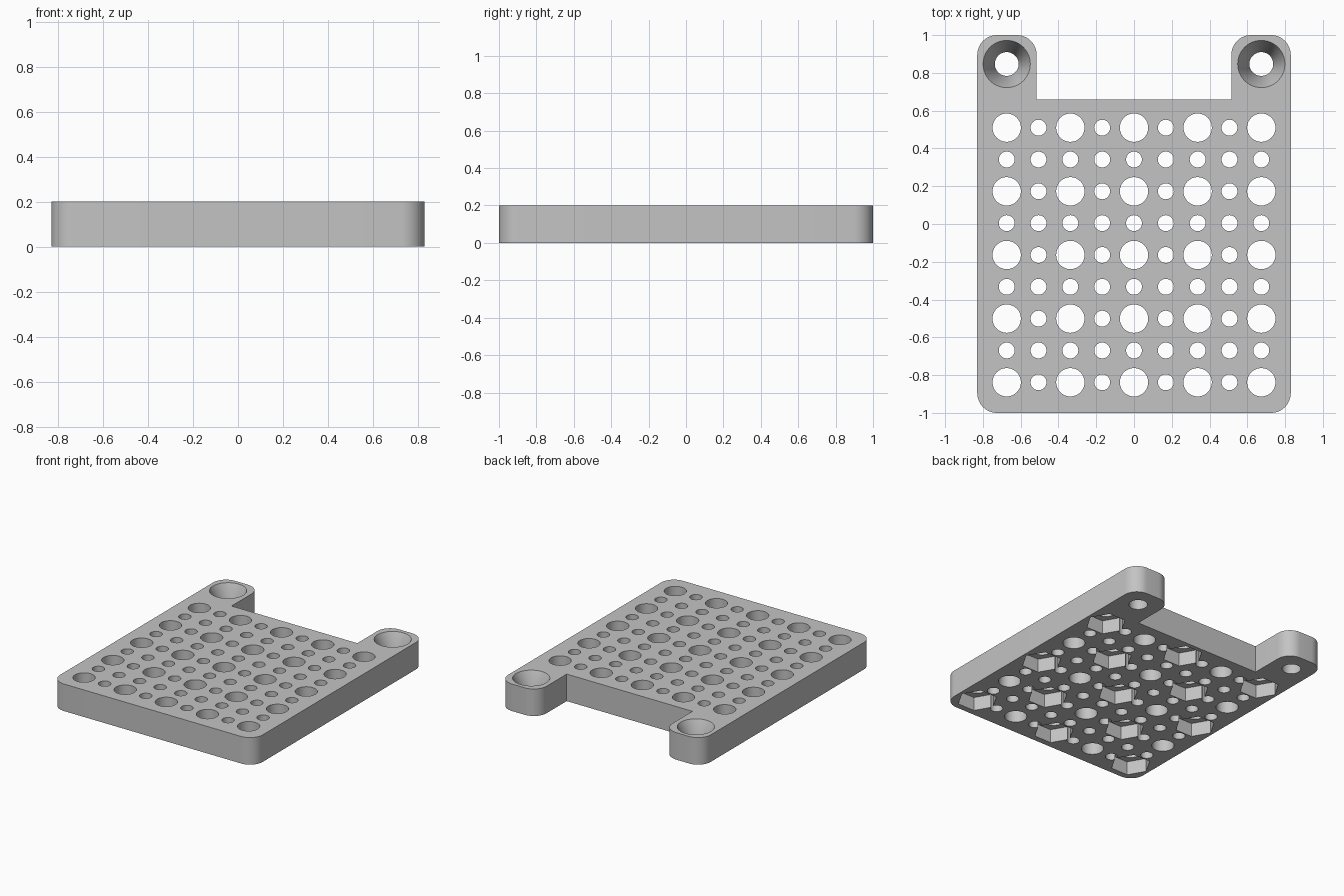
import bpy, bmesh, math

if "Cube" in bpy.data.objects:
    bpy.data.objects.remove(bpy.data.objects["Cube"], do_unlink=True)

THICK = 0.2
HALF_W, HALF_L = 0.83, 1.0
TAB_X, NOTCH_Y = 0.515, 0.66
CORNER = 0.105
PITCH = 0.1685
BACK_ROW = 0.51
TAB_HOLE = (0.674, 0.847)

grey = bpy.data.materials.new("plain grey")
grey.use_nodes = True
grey.diffuse_color = (0.55, 0.55, 0.55, 1)
grey.node_tree.nodes["Principled BSDF"].inputs["Base Color"].default_value = (0.55, 0.55, 0.55, 1)


def make_object(name, bm):
    bmesh.ops.recalc_face_normals(bm, faces=bm.faces)
    mesh = bpy.data.meshes.new(name)
    bm.to_mesh(mesh)
    bm.free()
    mesh.materials.append(grey)
    obj = bpy.data.objects.new(name, mesh)
    bpy.context.collection.objects.link(obj)
    return obj


def turned(bm, profile, sides, x, y):
    """Closed solid from stacked (radius, height) rings."""
    rings = []
    for r, z in profile:
        rings.append([bm.verts.new((x + r * math.cos(math.tau * i / sides),
                                    y + r * math.sin(math.tau * i / sides), z))
                      for i in range(sides)])
    for low, high in zip(rings, rings[1:]):
        for i in range(sides):
            j = (i + 1) % sides
            bm.faces.new((low[i], low[j], high[j], high[i]))
    bm.faces.new(rings[0][::-1])
    bm.faces.new(rings[-1])


def arc(cx, cy, start, steps=12):
    """Quarter-circle corner, counter-clockwise from the start angle."""
    return [(cx + CORNER * math.cos(math.radians(start + 90 * i / steps)),
             cy + CORNER * math.sin(math.radians(start + 90 * i / steps)))
            for i in range(steps + 1)]


# Plate outline: right half with tab, then mirrored
half = (arc(HALF_W - CORNER, -HALF_L + CORNER, -90)
        + arc(HALF_W - CORNER, HALF_L - CORNER, 0)
        + arc(TAB_X + CORNER, HALF_L - CORNER, 90)
        + [(TAB_X, NOTCH_Y)])
outline = half + [(-x, y) for x, y in reversed(half)]

bm = bmesh.new()
base = bm.faces.new([bm.verts.new((x, y, 0)) for x, y in outline])
top = bmesh.ops.extrude_face_region(bm, geom=[base])["geom"]
bmesh.ops.translate(bm, vec=(0, 0, THICK),
                    verts=[v for v in top if isinstance(v, bmesh.types.BMVert)])
plate = make_object("perforated_plate", bm)

# Cutters: alternating large and small holes, hexagonal nut pockets underneath
holes, pockets = bmesh.new(), bmesh.new()
for row in range(9):
    for col in range(9):
        x, y = (col - 4) * PITCH, BACK_ROW - row * PITCH
        large = row % 2 == 0 and col % 2 == 0
        radius = 0.075 if large else 0.042
        turned(holes, [(radius, -0.1), (radius, THICK + 0.1)], 48, x, y)
        if large and (row + col) % 4 == 0:
            turned(pockets, [(0.136, -0.1), (0.136, THICK / 2)], 6, x, y)

# Countersunk screw holes in the tabs
SMALL, WIDE, SINK = 0.063, 0.125, 0.14
slope = (WIDE - SMALL) / SINK
for side in (-1, 1):
    turned(holes, [(SMALL, -0.1), (SMALL, THICK - SINK),
                   (WIDE + slope * 0.1, THICK + 0.1)],
           64, side * TAB_HOLE[0], TAB_HOLE[1])

bpy.ops.object.select_all(action="DESELECT")
plate.select_set(True)
bpy.context.view_layer.objects.active = plate
for name, cutter_bm in (("hole_cutter", holes), ("pocket_cutter", pockets)):
    cutter = make_object(name, cutter_bm)
    cutter.hide_render = True
    mod = plate.modifiers.new(name, "BOOLEAN")
    mod.operation = "DIFFERENCE"
    mod.solver = "EXACT"
    mod.object = cutter
    bpy.ops.object.modifier_apply(modifier=mod.name)
    bpy.data.objects.remove(cutter, do_unlink=True)

bpy.ops.object.shade_smooth_by_angle(angle=math.radians(25))
